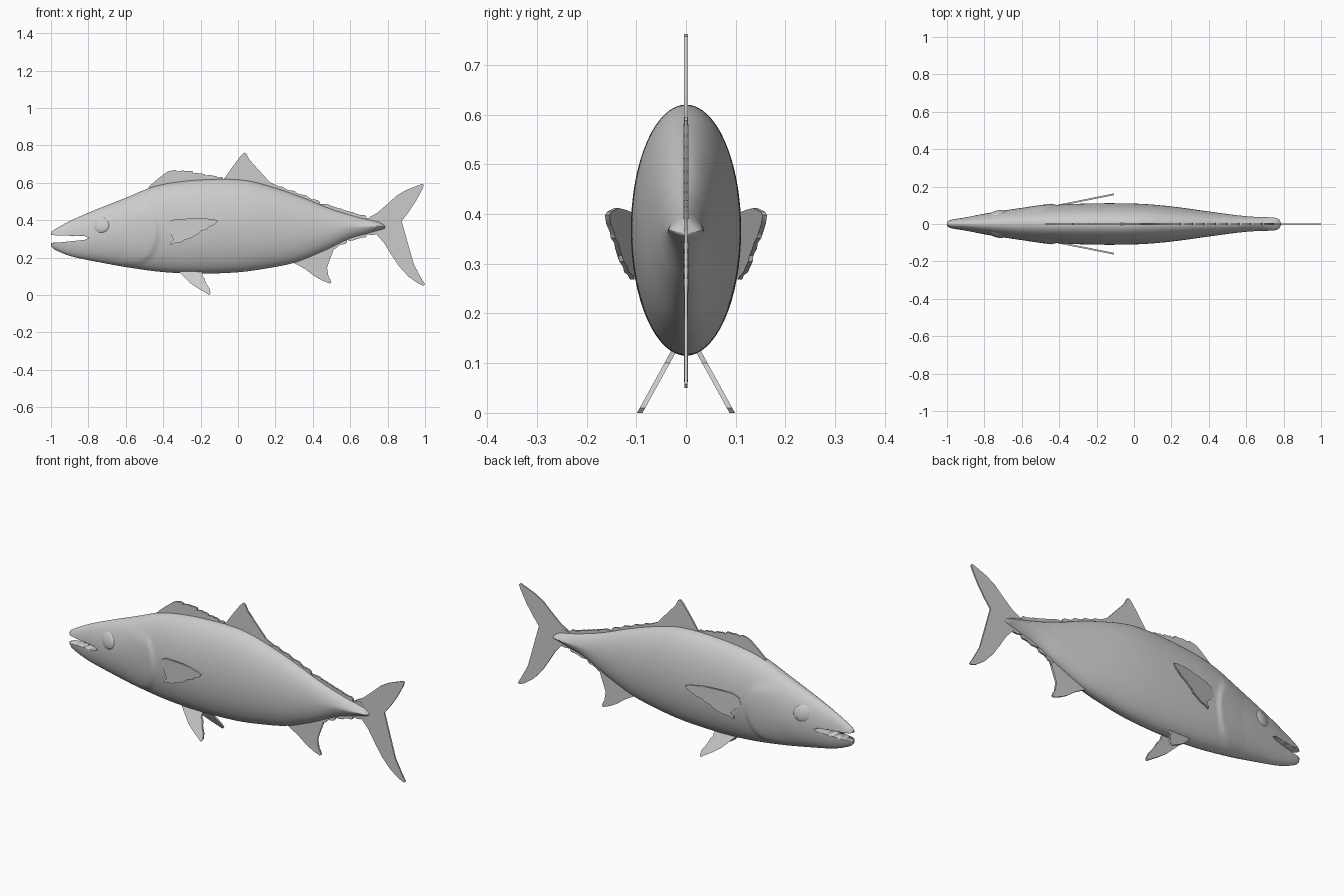
import bpy, bmesh, math

if "Cube" in bpy.data.objects:
    bpy.data.objects.remove(bpy.data.objects["Cube"])

grey = bpy.data.materials.new("fish grey")
grey.diffuse_color = (0.6, 0.6, 0.6, 1)
grey.use_nodes = True
grey.node_tree.nodes["Principled BSDF"].inputs["Base Color"].default_value = grey.diffuse_color


def finish(name, bm, angle=40):
    bmesh.ops.recalc_face_normals(bm, faces=bm.faces)
    me = bpy.data.meshes.new(name)
    bm.to_mesh(me)
    bm.free()
    ob = bpy.data.objects.new(name, me)
    bpy.context.collection.objects.link(ob)
    me.materials.append(grey)
    bpy.ops.object.select_all(action='DESELECT')
    ob.select_set(True)
    bpy.context.view_layer.objects.active = ob
    bpy.ops.object.shade_smooth_by_angle(angle=math.radians(angle))
    return ob


def curve(pts, x):
    """Smooth interpolation through (x, value) points."""
    n = len(pts)
    i = max(0, min(n - 2, sum(p[0] <= x for p in pts) - 1))

    def slope(k):
        a, b = pts[max(k - 1, 0)], pts[min(k + 1, n - 1)]
        return (b[1] - a[1]) / (b[0] - a[0])
    (x0, v0), (x1, v1) = pts[i], pts[i + 1]
    h = x1 - x0
    t = (x - x0) / h
    return ((2*t**3 - 3*t*t + 1) * v0 + (t**3 - 2*t*t + t) * h * slope(i)
            + (3*t*t - 2*t**3) * v1 + (t**3 - t*t) * h * slope(i + 1))


TOP = [(-1, .335), (-.985, .348), (-.9, .395), (-.8, .44), (-.6, .52), (-.45, .58), (-.3, .608),
       (-.1, .62), (.05, .612), (.2, .573), (.35, .52), (.5, .46), (.65, .415), (.75, .392), (.785, .372)]
BOT = [(-1, .262), (-.985, .246), (-.9, .21), (-.8, .187), (-.6, .15), (-.4, .123), (-.2, .115),
       (0, .122), (.15, .142), (.3, .173), (.45, .232), (.6, .302), (.7, .33), (.785, .355)]
WID = [(-1, .01), (-.985, .022), (-.9, .036), (-.8, .055), (-.6, .086), (-.45, .1), (-.3, .108), (-.12, .111),
       (.05, .107), (.2, .094), (.4, .067), (.55, .047), (.65, .038), (.75, .034), (.775, .025), (.785, .008)]


def gill_x(z):
    return -.43 - 2.6 * (z - .335) ** 2 - (.03 if z < .2 else 0) * (.2 - z) / .05


# Body: lofted rings, with raised gill covers and a keeled tail root
bm = bmesh.new()
rings, N, M = [], 64, 200
xs = [-1, -.997, -.992] + [-.985 + 1.75 * i / M for i in range(M + 1)] + [.771, .777, .782, .785]
for x in xs:
    t, b, w = curve(TOP, x), curve(BOT, x), curve(WID, x)
    p = 1 + .5 * max(0, min(1, (x - .5) / .25))
    ring = []
    for k in range(N):
        a = 2 * math.pi * k / N
        c, s = math.cos(a), math.sin(a)
        z = (t + b) / 2 + (t - b) / 2 * math.copysign(abs(s) ** p, s)
        y = w * math.copysign(abs(c) ** p, c)
        d = gill_x(z) - x
        if .15 < z < .485 and -.012 < d < .16:
            lift = (d + .012) / .022 if d < .01 else 1 - (d - .01) / .15
            fade = min(1, (z - .15) / .04, (.485 - z) / .04)
            y += math.copysign(.008 * lift * fade, y)
        ring.append(bm.verts.new((x, y, z)))
    rings.append(ring)
for r, q in zip(rings, rings[1:]):
    for k in range(N):
        bm.faces.new((r[k], r[(k + 1) % N], q[(k + 1) % N], q[k]))
bm.faces.new(rings[0])
bm.faces.new(rings[-1])
body = finish("body", bm)


def plate(name, pts, thick, place=lambda x, z: 0.0, angle=40):
    """Thin fin from an (x, z) outline; place gives the sideways offset."""
    bm = bmesh.new()
    sides = [[bm.verts.new((x, place(x, z) + o, z)) for x, z in pts] for o in (-thick / 2, thick / 2)]
    caps = [bm.faces.new(s) for s in sides]
    n = len(pts)
    for i in range(n):
        j = (i + 1) % n
        bm.faces.new((sides[0][i], sides[0][j], sides[1][j], sides[1][i]))
    bmesh.ops.triangulate(bm, faces=caps)
    return finish(name, bm, angle)


# Open mouth: wedge cut through the snout
cutter = plate("mouth_cutter", [(-1.05, .325), (-.97, .319), (-.9, .317), (-.82, .316), (-.8, .305),
                                (-.82, .295), (-.9, .287), (-.96, .281), (-1.05, .277)], .4)
mod = body.modifiers.new("mouth", 'BOOLEAN')
mod.object = cutter
mod.operation = 'DIFFERENCE'
mod.solver = 'EXACT'
bpy.context.view_layer.objects.active = body
bpy.ops.object.modifier_apply(modifier="mouth")
bpy.data.objects.remove(cutter)


def ragged(a, b, n, depth):
    """Points from a to b with small backward-pointing notches."""
    out = []
    for i in range(n):
        for f, d in ((0, 0), (.75, 1), (.97, .7)):
            t = (i + f) / n
            out.append((a[0] + (b[0] - a[0]) * t, a[1] + (b[1] - a[1]) * t + depth * d))
    return out


# Dorsal fins
plate("first_dorsal_fin", [(-.5, .54), (-.47, .585), (-.43, .62), (-.385, .655)]
      + ragged((-.37, .662), (-.24, .654), 3, .009) + ragged((-.24, .65), (-.08, .622), 5, .008)
      + [(-.08, .59)], .009)
plate("second_dorsal_fin", [(-.09, .59), (-.075, .62), (-.03, .685), (.015, .745), (.032, .762), (.044, .757),
                            (.06, .725), (.09, .675), (.13, .63), (.17, .603), (.21, .585), (.21, .54), (0, .58)], .009)

# Tail fin
plate("tail_fin", [(.68, .37), (.7, .415), (.745, .44), (.8, .487), (.85, .533), (.9, .562), (.95, .581), (.985, .595),
                   (.993, .588), (.985, .565), (.95, .5), (.91, .44), (.875, .395), (.86, .355), (.872, .305),
                   (.9, .24), (.94, .165), (.98, .09), (1, .058), (.992, .05), (.96, .064), (.91, .1),
                   (.86, .155), (.82, .215), (.78, .28), (.74, .325), (.7, .345)], .007)

# Anal fin
plate("anal_fin", [(.28, .2), (.3, .172), (.36, .138), (.41, .1), (.45, .078), (.49, .062), (.499, .068), (.49, .09),
                   (.465, .125), (.445, .165), (.445, .19), (.465, .212), (.51, .24), (.51, .28), (.4, .24)], .009)


# Finlets along the back and belly
def finlets(name, prof, x0, x1, n, h, sign):
    step = (x1 - x0) / n
    pts = []
    for i in range(n):
        for f, d in ((0, .002), (.45, .75 * h), (.85, h), (.98, .7 * h)):
            x = x0 + (i + f) * step
            pts.append((x, curve(prof, x) + sign * d))
    for i in range(n, -1, -1):
        x = x0 + i * step
        pts.append((x, curve(prof, x) - sign * .02))
    plate(name, pts, .01)


finlets("back_finlets", TOP, .19, .75, 9, .019, 1)
finlets("belly_finlets", BOT, .48, .74, 5, .017, -1)

# Paired parts on both sides
for side, label in ((-1, "right"), (1, "left")):
    # Pectoral fins, swept outward to the rear
    plate(label + "_pectoral_fin",
          [(-.4, .35), (-.39, .385), (-.35, .402), (-.28, .408), (-.2, .412), (-.13, .405), (-.107, .398),
           (-.12, .38), (-.16, .362), (-.165, .352), (-.2, .342), (-.21, .33), (-.245, .317), (-.25, .305),
           (-.29, .293), (-.3, .283), (-.34, .277), (-.36, .268), (-.363, .28), (-.345, .295),
           (-.355, .315), (-.36, .34)], .009,
          lambda x, z: side * (.1 + (x + .4) * .2))
    # Pelvic fins, splayed downward
    plate(label + "_pelvic_fin",
          [(-.33, .14), (-.31, .12), (-.28, .09), (-.25, .06), (-.21, .033), (-.17, .01), (-.155, 0), (-.147, .01),
           (-.152, .035), (-.17, .062), (-.18, .09), (-.19, .1), (-.19, .14)], .011,
          lambda x, z: side * (.093 - z * .55))
    # Eyes
    bm = bmesh.new()
    bmesh.ops.create_uvsphere(bm, u_segments=32, v_segments=16, radius=1)
    for v in bm.verts:
        v.co = (-.735 + v.co.x * .05, side * .05 + v.co.y * .02 + side * (v.co.x * .012 - v.co.z * .008),
                .375 + v.co.z * .045)
    finish(label + "_eye", bm)
